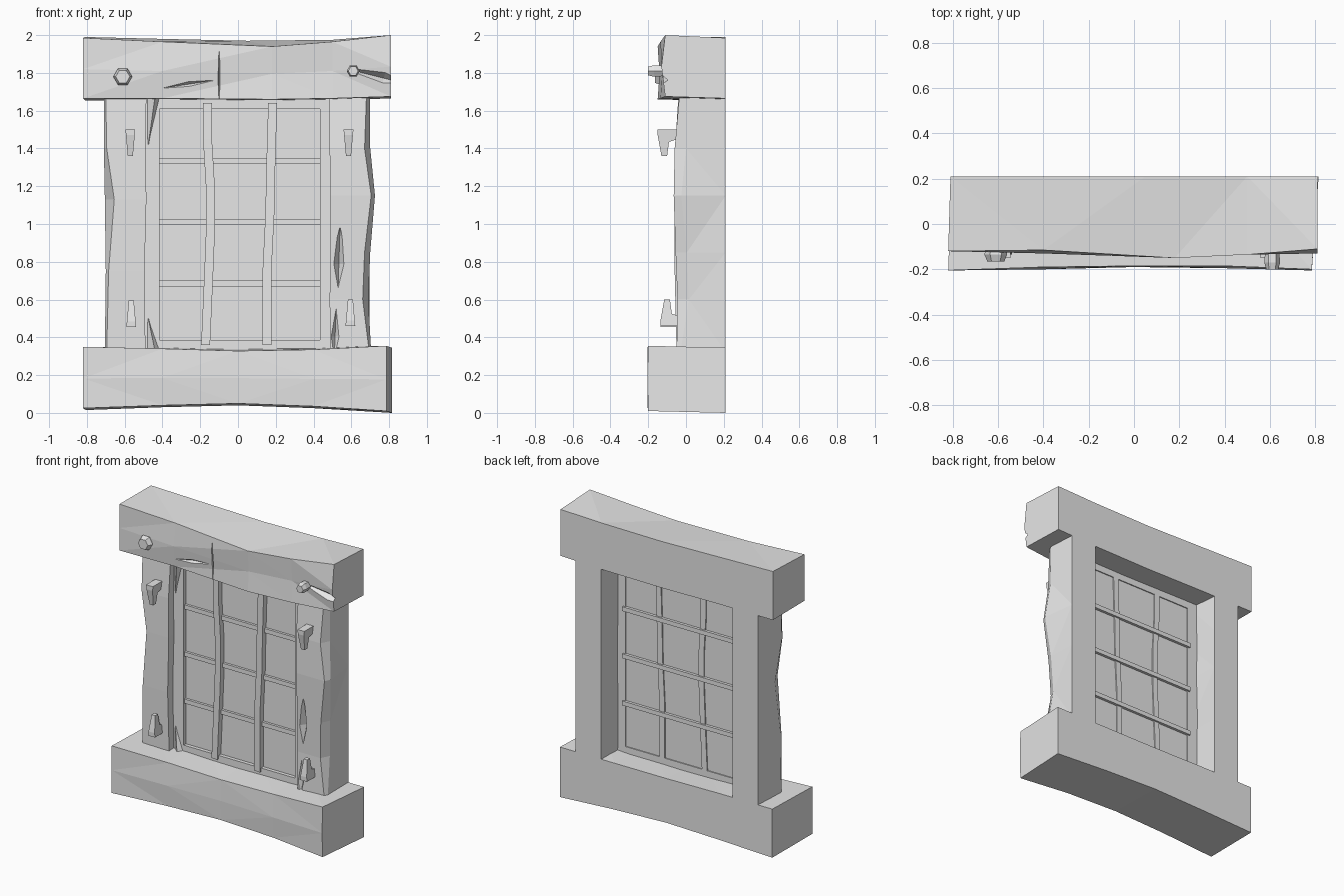
import bpy, bmesh, math
from mathutils import Vector

if "Cube" in bpy.data.objects:
    bpy.data.objects.remove(bpy.data.objects["Cube"], do_unlink=True)

GREY = (0.8, 0.8, 0.8, 1.0)
mat = bpy.data.materials.new("plain grey")
mat.use_nodes = True
mat.diffuse_color = GREY
mat.node_tree.nodes["Principled BSDF"].inputs["Base Color"].default_value = GREY
BACK = 0.21


def loft(name, rings):
    """Closed flat-shaded solid through equal-sized rings of points."""
    bm = bmesh.new()
    vs = [[bm.verts.new(p) for p in ring] for ring in rings]
    n = len(vs[0])
    for a, b in zip(vs, vs[1:]):
        for i in range(n):
            j = (i + 1) % n
            bm.faces.new((a[i], a[j], b[j], b[i]))
    bm.faces.new(vs[0])
    bm.faces.new(vs[-1])
    bmesh.ops.recalc_face_normals(bm, faces=bm.faces)
    sides = [f for f in bm.faces if len(f.verts) == 4]
    bmesh.ops.triangulate(bm, faces=sides)
    mesh = bpy.data.meshes.new(name)
    bm.to_mesh(mesh)
    bm.free()
    mesh.materials.append(mat)
    obj = bpy.data.objects.new(name, mesh)
    bpy.context.collection.objects.link(obj)
    return obj


def box(name, x0, x1, y0, y1, z0, z1):
    return loft(name, [[(x, y0, z0), (x, y1, z0), (x, y1, z1), (x, y0, z1)] for x in (x0, x1)])


def beam(name, sections):
    """Sections: front x, back x, front y, belly y, bottom z, front top z, back top z."""
    rings = []
    for xf, xb, yf, ym, zb, zt, zk in sections:
        rings.append([(xb, BACK, zb), (xf, yf, zb + 0.01), (xf, ym, (zb + zt) / 2),
                      (xf, yf, zt), (xb, BACK, zk)])
    return loft(name, rings)


def post(name, sections):
    """Sections: z, outer x, inner x, front y, corner chamfer."""
    rings = []
    for z, xo, xi, yf, c in sections:
        s = math.copysign(1, xo)
        rings.append([(s * 0.5, BACK, z), (s * 0.695, BACK, z), (xo, yf + 2 * c, z),
                      (xo - s * c, yf, z), (xi, yf, z)])
    return loft(name, rings)


def gash(target, a, b, width, depth, y):
    """Cut a tapered V-shaped split into a front face between two x, z points."""
    a, b = Vector(a), Vector(b)
    side = (b - a).normalized().orthogonal()
    rings = []
    for t, k in ((0, 0.05), (0.4, 1), (1, 0.1)):
        p = a.lerp(b, t)
        l, r = p + side * width * k, p - side * width * k
        rings.append([(l.x, y - 0.04, l.y), (r.x, y - 0.04, r.y), (p.x, y + depth * k, p.y)])
    cutter = loft("split_cutter", rings)
    cutter.hide_render = True
    mod = target.modifiers.new("split", 'BOOLEAN')
    mod.operation = 'DIFFERENCE'
    mod.solver = 'EXACT'
    mod.object = cutter
    bpy.context.view_layer.objects.active = target
    bpy.ops.object.modifier_apply(modifier=mod.name)
    bpy.data.objects.remove(cutter, do_unlink=True)


# Heavy top and bottom beams
lintel = beam("lintel", [
    (-0.82, -0.81, -0.12, -0.12, 1.655, 1.985, 1.99),
    (-0.4, -0.4, -0.115, -0.13, 1.655, 1.965, 1.98),
    (0.18, 0.05, -0.15, -0.14, 1.65, 1.94, 1.97),
    (0.5, 0.5, -0.135, -0.125, 1.655, 1.965, 1.975),
    (0.81, 0.81, -0.11, -0.13, 1.665, 2.0, 1.985)])
sill = beam("sill", [
    (-0.82, -0.805, -0.205, -0.205, 0.015, 0.35, 0.35),
    (-0.4, -0.4, -0.19, -0.2, 0.03, 0.34, 0.35),
    (0.0, 0.0, -0.185, -0.19, 0.04, 0.328, 0.345),
    (0.4, 0.4, -0.185, -0.195, 0.025, 0.335, 0.345),
    (0.785, 0.815, -0.2, -0.205, 0.0, 0.355, 0.345)])

# Rough side posts
post_right = post("right_post", [
    (0.32, -0.705, -0.49, -0.05, 0.01), (0.75, -0.7, -0.495, -0.06, 0.015),
    (1.13, -0.705, -0.485, -0.062, 0.05), (1.4, -0.71, -0.49, -0.058, 0.015),
    (1.68, -0.71, -0.485, -0.04, 0.01)])
post_left = post("left_post", [
    (0.32, 0.705, 0.49, -0.05, 0.01), (0.6, 0.69, 0.485, -0.045, 0.03),
    (0.85, 0.7, 0.49, -0.055, 0.03), (1.15, 0.725, 0.49, -0.065, 0.02),
    (1.4, 0.7, 0.485, -0.06, 0.03), (1.68, 0.7, 0.485, -0.035, 0.02)])

# Splits in the timber
gash(lintel, (-0.1, 1.62), (-0.1, 1.93), 0.02, 0.03, -0.14)
gash(lintel, (-0.13, 1.76), (-0.46, 1.71), 0.04, 0.025, -0.13)
gash(lintel, (0.9, 1.74), (0.58, 1.82), 0.06, 0.04, -0.125)
gash(post_left, (0.53, 0.66), (0.54, 0.98), 0.05, 0.04, -0.05)
gash(post_left, (0.51, 0.3), (0.52, 0.56), 0.05, 0.03, -0.05)

# Inner window frame and pane
box("frame_right", -0.5, -0.415, 0.0, 0.04, 0.33, 1.67)
box("frame_left", 0.435, 0.5, 0.0, 0.04, 0.33, 1.67)
box("frame_top", -0.42, 0.44, 0.0, 0.04, 1.61, 1.67)
box("frame_bottom", -0.42, 0.44, 0.0, 0.04, 0.32, 0.385)
box("pane", -0.43, 0.45, 0.025, 0.033, 0.37, 1.62)

# Wedge-shaped slivers at the frame corners
for x, z0, z1 in ((-0.45, 1.67, 1.42), (-0.45, 0.33, 0.5)):
    loft("frame_sliver", [
        [(x - 0.04, 0.01, z0), (x + 0.04, 0.01, z0), (x + 0.01, -0.035, z0)],
        [(x - 0.03, 0.01, z1), (x - 0.02, 0.01, z1), (x - 0.025, -0.005, z1)]])

# Uneven upright bars
for name, path in (
        ("upright_bar_right", ((0.36, -0.17), (0.7, -0.155), (0.95, -0.145), (1.2, -0.145), (1.45, -0.16), (1.64, -0.16))),
        ("upright_bar_left", ((0.36, 0.155), (0.75, 0.155), (1.05, 0.17), (1.3, 0.175), (1.64, 0.185)))):
    loft(name, [[(x - 0.025, -0.01, z), (x + 0.022, -0.015, z), (x + 0.02, 0.04, z),
                 (x - 0.02, 0.04, z)] for z, x in path])

# Thin cross bars
for z in (0.685, 1.01, 1.335):
    box("cross_bar", -0.43, 0.45, 0.008, 0.052, z - 0.015, z + 0.015)


# Faceted pegs in the lintel
def peg(x, z, r, y_tip):
    rings = []
    for y, k in ((-0.08, 0.8), (y_tip + 0.03, 1), (y_tip, 0.75)):
        rings.append([(x + r * k * math.cos(i * math.pi / 3), y,
                       z + r * k * math.sin(i * math.pi / 3)) for i in range(6)])
    loft("lintel_peg", rings)


peg(-0.61, 1.78, 0.05, -0.165)
peg(0.61, 1.81, 0.035, -0.2)

# Bent nails on the posts, the lower pair turned upside down
NAIL = ((-0.15, 0), (-0.03, 0), (-0.03, -0.045), (-0.09, -0.065),
        (-0.1, -0.14), (-0.13, -0.14), (-0.15, -0.03))
for x, z, flip, shift in ((-0.57, 1.5, 1, 0), (0.585, 1.5, 1, 0),
                          (-0.565, 0.455, -1, 0.015), (0.595, 0.46, -1, 0.015)):
    loft("bent_nail", [[(x + s * (0.026 + 0.09 * h), y + shift, z + flip * h)
                        for y, h in NAIL] for s in (-1, 1)])
